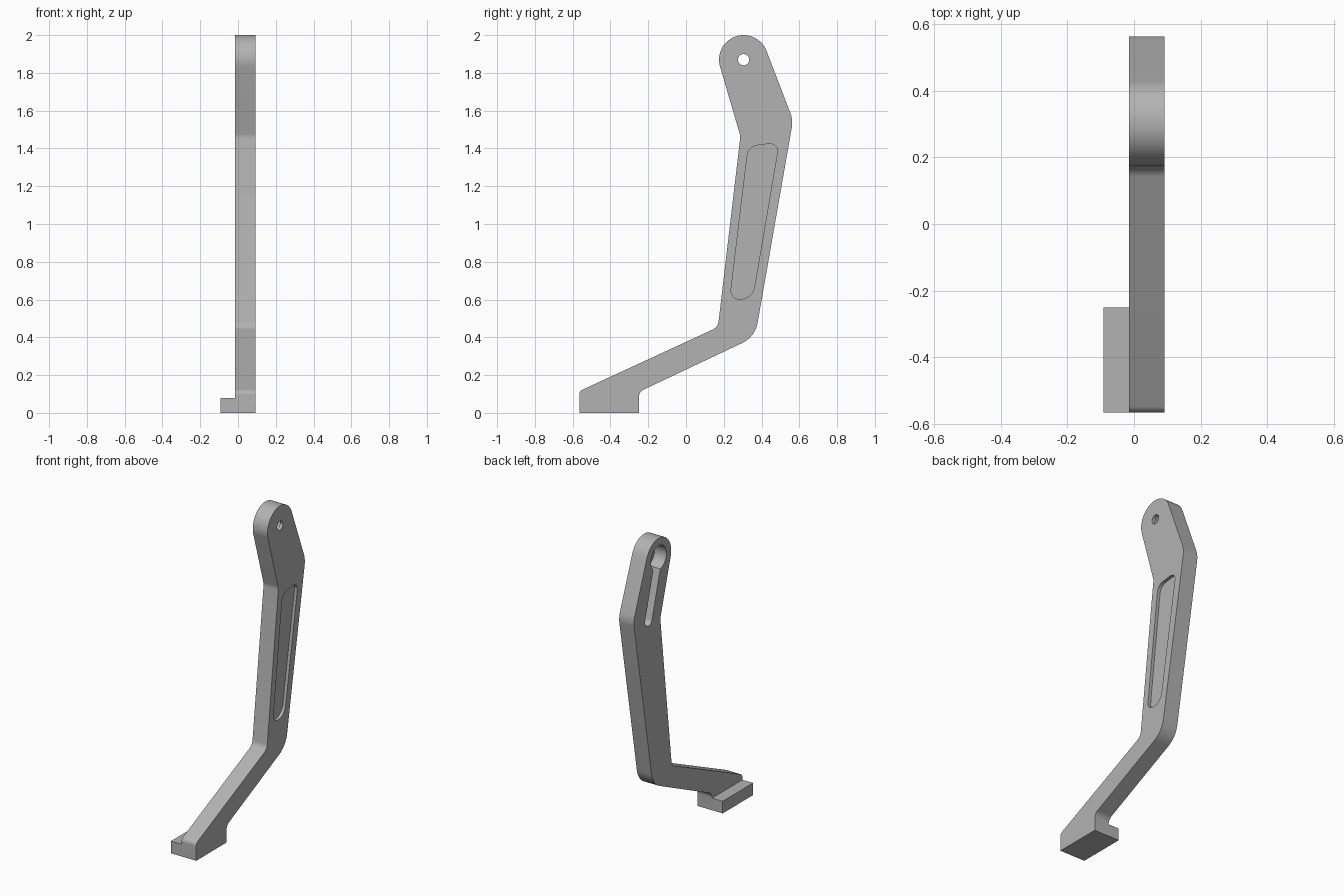
import bpy, bmesh, math
from mathutils import Vector

if "Cube" in bpy.data.objects:
    bpy.data.objects.remove(bpy.data.objects["Cube"], do_unlink=True)

BAR_MIN, BAR_MAX, TAB_MIN = -0.015, 0.092, -0.092
PIVOT, HEAD_R = Vector((0.305, 1.87)), 0.13

grey = bpy.data.materials.new("light_grey")
grey.use_nodes = True
grey.diffuse_color = (0.45, 0.45, 0.45, 1)
grey.node_tree.nodes["Principled BSDF"].inputs["Base Color"].default_value = (0.45, 0.45, 0.45, 1)


def arc(center, radius, start, end, steps):
    return [center + radius * Vector((math.cos(a), math.sin(a)))
            for a in (start + (end - start) * i / steps for i in range(steps + 1))]


def fillet(prev, corner, nxt, dist, steps=8):
    """Round a corner with a circular arc touching both sides at dist."""
    if dist == 0:
        return [corner]
    u, v = (prev - corner).normalized(), (nxt - corner).normalized()
    half = u.angle(v) / 2
    center = corner + (u + v).normalized() * dist / math.cos(half)
    radius = dist * math.tan(half)
    p, q = corner + u * dist - center, corner + v * dist - center
    a = math.atan2(p.y, p.x)
    turn = math.atan2(p.x * q.y - p.y * q.x, p.dot(q))
    return arc(center, radius, a, a + turn, steps)


def rounded(corners):
    pts = [Vector(c[:2]) for c in corners]
    out = []
    for i, c in enumerate(corners):
        out += fillet(pts[i - 1], pts[i], pts[(i + 1) % len(pts)], c[2])
    return out


def tangent_angle(point, side):
    d = point - PIVOT
    return math.atan2(d.y, d.x) + side * math.acos(HEAD_R / d.length)


def extrude_x(name, outline, x0, x1):
    """Solid from a (y, z) outline between two x positions."""
    bm = bmesh.new()
    face = bm.faces.new([bm.verts.new((x0, p[0], p[1])) for p in outline])
    res = bmesh.ops.extrude_face_region(bm, geom=[face])
    verts = [g for g in res["geom"] if isinstance(g, bmesh.types.BMVert)]
    bmesh.ops.translate(bm, verts=verts, vec=(x1 - x0, 0, 0))
    bmesh.ops.recalc_face_normals(bm, faces=bm.faces)
    mesh = bpy.data.meshes.new(name)
    bm.to_mesh(mesh)
    bm.free()
    obj = bpy.data.objects.new(name, mesh)
    bpy.context.collection.objects.link(obj)
    mesh.materials.append(grey)
    return obj


def combine(target, tool, operation):
    mod = target.modifiers.new(tool.name, "BOOLEAN")
    mod.operation, mod.object, mod.solver = operation, tool, "EXACT"
    tool.hide_render = True
    bpy.context.view_layer.objects.active = target
    bpy.ops.object.modifier_apply(modifier=mod.name)
    bpy.data.objects.remove(tool, do_unlink=True)


# Lever arm: cranked bar with a round head
front_bend, back_bend = Vector((0.288, 1.465)), Vector((0.567, 1.55))
a0 = tangent_angle(back_bend, 1)
a1 = tangent_angle(front_bend, -1) % (2 * math.pi)
head = arc(PIVOT, HEAD_R, a0, a1, 40)
corners = [(-0.565, 0, 0), (-0.25, 0, 0), (-0.25, 0.111, 0.03), (0.366, 0.402, 0.075),
           (*back_bend, 0.04)]
corners += [(*p, 0) for p in head]
corners += [(*front_bend, 0.015), (0.169, 0.454, 0.03), (-0.565, 0.115, 0.02)]
arm = extrude_x("lever_arm", rounded(corners), BAR_MIN, BAR_MAX)

# Foot tab on the right side
tab = [(-0.565, 0), (-0.25, 0), (-0.25, 0.08), (-0.565, 0.08)]
combine(arm, extrude_x("foot_tab", tab, TAB_MIN, BAR_MIN), "UNION")

# Shallow pocket on the left face
pocket = rounded([(0.33, 1.41, 0.045), (0.232, 0.6, 0.052),
                  (0.352, 0.605, 0.062), (0.493, 1.432, 0.055)])
combine(arm, extrude_x("pocket_cutter", pocket, BAR_MAX - 0.02, BAR_MAX + 0.05), "DIFFERENCE")

# Deep keyhole on the right face: round bore with a slot running down the arm
axis = Vector((0.105, -0.37))
along = math.atan2(axis.y, axis.x)
bore_r, slot_r = 0.08, 0.037
gap = math.asin(slot_r / bore_r)
keyhole = arc(PIVOT, bore_r, along + gap, along + 2 * math.pi - gap, 40)
keyhole += arc(PIVOT + axis, slot_r, along - math.pi / 2, along + math.pi / 2, 16)
combine(arm, extrude_x("keyhole_cutter", keyhole, BAR_MIN - 0.05, BAR_MIN + 0.085), "DIFFERENCE")

# Pivot hole through the head
hole = arc(PIVOT, 0.03, 0, 2 * math.pi, 32)[:-1]
combine(arm, extrude_x("pivot_cutter", hole, BAR_MIN + 0.04, BAR_MAX + 0.05), "DIFFERENCE")

bpy.ops.object.select_all(action="DESELECT")
arm.select_set(True)
bpy.context.view_layer.objects.active = arm
bpy.ops.object.shade_smooth_by_angle(angle=math.radians(30))
